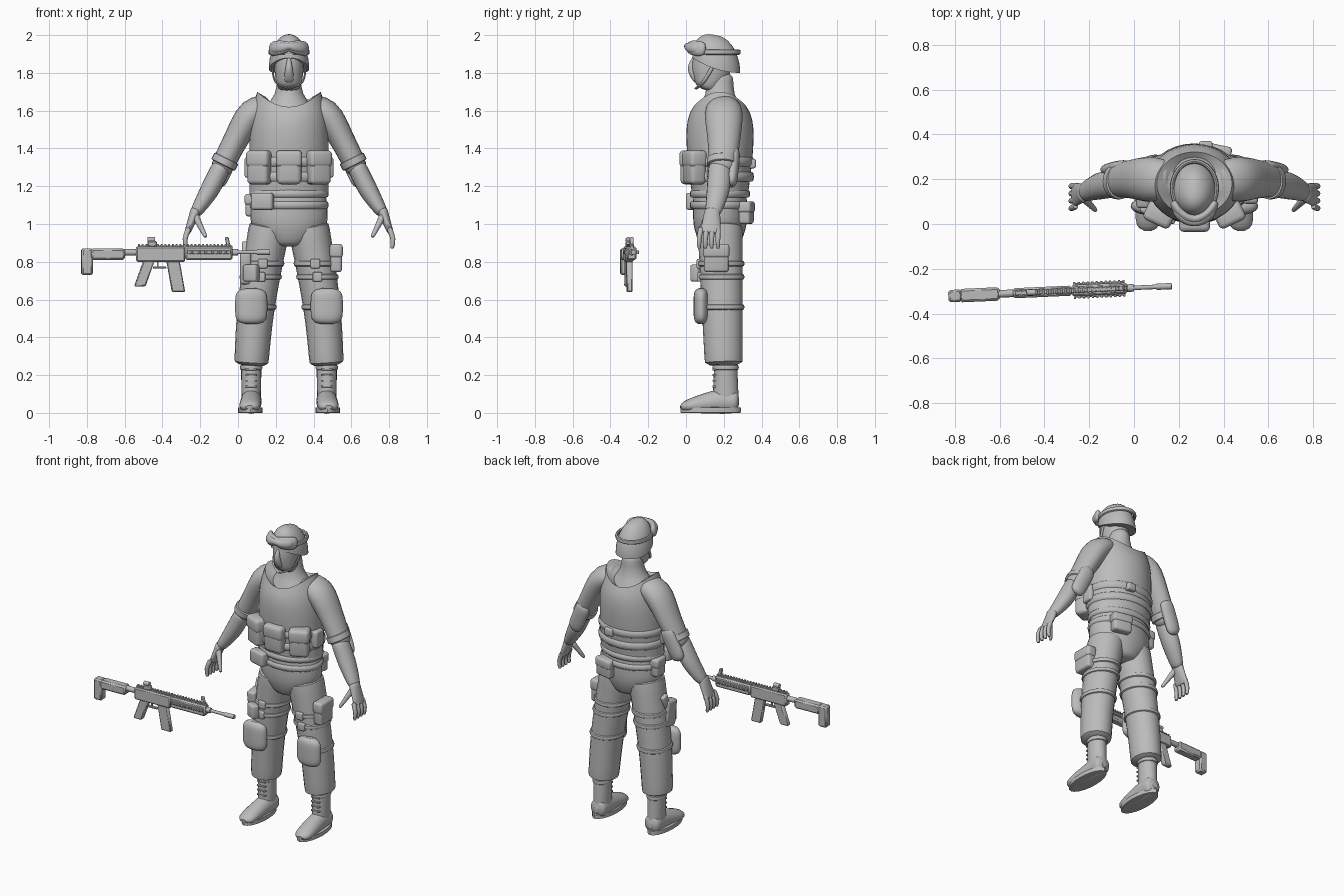
import bpy, bmesh, math
from mathutils import Vector, Matrix, Euler

old = bpy.data.objects.get("Cube")
if old:
    bpy.data.objects.remove(old, do_unlink=True)

grey = bpy.data.materials.new("plain grey")
grey.use_nodes = True
grey.diffuse_color = (.5, .5, .5, 1)
grey.node_tree.nodes["Principled BSDF"].inputs["Base Color"].default_value = grey.diffuse_color

FIGURE = Vector((.27, .18, 0))
RIFLE = Vector((-.33, -.3, 0))
BORE = .85
made = []


def finish(name, bm, side=1, origin=FIGURE):
    """Mirror if asked, then place the part about its origin."""
    for vert in bm.verts:
        vert.co.x *= side
    bmesh.ops.recalc_face_normals(bm, faces=bm.faces[:])
    mesh = bpy.data.meshes.new(name)
    bm.to_mesh(mesh)
    bm.free()
    mesh.materials.append(grey)
    part = bpy.data.objects.new(name, mesh)
    part.location = origin
    if origin == RIFLE:
        part.rotation_euler.z = .045
    bpy.context.collection.objects.link(part)
    made.append(part)


def skin(name, loops, side=1, origin=FIGURE, closed=False):
    """Bridge point loops, then cap the ends or join them."""
    bm = bmesh.new()
    rows = [[bm.verts.new(point) for point in loop] for loop in loops]
    pairs = list(zip(rows, rows[1:]))
    if closed:
        pairs.append((rows[-1], rows[0]))
    else:
        bm.faces.new(rows[0])
        bm.faces.new(rows[-1])
    for lower, upper in pairs:
        for i in range(len(lower)):
            bm.faces.new((lower[i - 1], lower[i], upper[i], upper[i - 1]))
    finish(name, bm, side, origin)


def oval(x, y, z, wide, deep, lift=0, tilt=0, count=32):
    """Level loop whose sides can lift and whose back can tilt."""
    loop = []
    for i in range(count):
        c, s = math.cos(math.tau * i / count), math.sin(math.tau * i / count)
        loop.append((x + wide * c, y + deep * s, z + lift * c * c + tilt * s))
    return loop


def sample(keys, t):
    """Smooth blend through key sections."""
    last = len(keys) - 1
    i = min(int(t * last), last - 1)
    f = t * last - i
    a, b, c, d = (Vector(keys[min(max(i + j, 0), last)]) for j in (-1, 0, 1, 2))
    return b + f / 2 * (c - a + f * (2 * a - 5 * b + 4 * c - d + f * (3 * (b - c) + d - a)))


def limb(name, *keys, blunt=12, ref=(0, 1, 0), side=1, origin=FIGURE, steps=16, count=20):
    """Sweep through keys of x, y, z, radius across, radius along ref; blunt rounds the ends."""
    ts = [.5 - .5 * math.cos(math.pi * k / steps) for k in range(steps + 1)]
    cuts = [sample(keys, t) for t in ts]
    spots = [Vector(cut[:3]) for cut in cuts]
    loops = []
    for k, t in enumerate(ts):
        way = (spots[min(k + 1, steps)] - spots[max(k - 1, 0)]).normalized()
        along = Vector(ref) - Vector(ref).dot(way) * way
        along.normalize()
        across = along.cross(way)
        size = max(.1, 1 - abs(2 * t - 1) ** blunt) ** .5
        loops.append([spots[k] + size * (across * cuts[k][3] * math.cos(math.tau * i / count)
                                         + along * cuts[k][4] * math.sin(math.tau * i / count))
                      for i in range(count)])
    skin(name, loops, side, origin)


def band(name, x, y, z, wide, deep, height=.03, side=1):
    """Strap that wraps a leg or the trunk."""
    loops = []
    for k in range(8):
        turn = math.tau * k / 8
        swell = .01 * math.cos(turn)
        loops.append(oval(x, y, z + height * math.sin(turn) / 2, wide + swell, deep + swell))
    skin(name, loops, side, closed=True)


def box(name, spot, size, turn=0, lean=0, side=1):
    """Soft-edged box turned about z and leaning about x, in degrees."""
    bm = bmesh.new()
    rot = Euler((math.radians(lean), 0, math.radians(turn)))
    bmesh.ops.create_cube(bm, size=1, matrix=Matrix.LocRotScale(Vector(spot), rot, Vector(size)))
    bmesh.ops.bevel(bm, geom=bm.edges[:], offset=min(size) / 4, segments=3, profile=.5, affect='EDGES')
    finish(name, bm, side)


def pouch(name, spot, size, turn=0, side=1):
    """Soft body with a wider flap over its upper part."""
    box(name, spot, size, turn, side=side)
    wide, deep, tall = size
    flap_spot = Vector(spot) + Vector((0, 0, tall / 4))
    box(name + "_flap", flap_spot, (wide + .01, deep + .01, tall / 2), turn, side=side)


def bar(name, back, front, low, high, thick, lean=0):
    """Rifle part seen from the side; lean slides its lower edge forward."""
    bm = bmesh.new()
    bmesh.ops.create_cube(bm, size=1)
    for vert in bm.verts:
        x, y, z = vert.co
        slide = lean if z < 0 else 0
        vert.co = (slide + (front if x > 0 else back), y * thick, high if z > 0 else low)
    bmesh.ops.bevel(bm, geom=bm.edges[:], offset=min(thick, high - low, front - back) / 6, segments=1, affect='EDGES')
    finish(name, bm, origin=RIFLE)


def pipe(name, back, front, radius, z=BORE):
    limb(name, (back, 0, z, radius, radius), (front, 0, z, radius, radius),
         blunt=40, origin=RIFLE, steps=8, count=12)


def leg(z):
    """Trouser leg section at a height."""
    t = (z - .25) / .75
    return (.2 - .1 * t ** 1.5, .02 - .02 * t, z, .09 + .02 * t, .1 + .02 * t)


# Trunk
limb("trouser_seat", (0, 0, .88, .1, .1), (0, 0, 1, .2, .14), (0, 0, 1.2, .19, .14), count=32)
limb("shirt", (0, 0, 1.1, .19, .14), (0, 0, 1.5, .19, .15), (0, 0, 1.68, .08, .08), (0, 0, 1.8, .06, .07), count=32)

# Armoured vest: swelling chest, raised shoulders, rim folded into the neck
loops = []
for k in range(17):
    t = min(k / 12, 1)
    fold = k / 12 - t
    shrink = 1 - .2 * t ** 8 - .8 * fold
    deep = .15 + .03 * math.sin(2 * t)
    loops.append(oval(0, 0, 1.17 + .45 * t - fold / 9, .21 * shrink, deep * shrink, lift=.08 * t ** 6, count=40))
skin("vest", loops)

for z in (1.25, 1.33):
    band("vest_strap", 0, 0, z, .21, .17, .05)
for z in (1.1, 1.16):
    band("belt", 0, 0, z, .2, .15, .04)
pouch("front_pouch", (0, -.16, 1.3), (.13, .1, .18))
box("belt_pouch", (-.14, -.14, 1.12), (.12, .06, .09), turn=-15)
pouch("hip_pouch", (-.2, .02, 1.1), (.06, .09, .12))
pouch("rear_pouch", (.1, .14, 1.06), (.12, .06, .12), turn=-12)
box("rear_clip", (.05, .17, 1.32), (.06, .04, .05))

# Head
limb("head", (0, -.08, 1.71, .06, .06), (0, -.05, 1.8, .075, .1), (0, -.04, 1.94, .08, .1), blunt=6)
limb("nose", (0, -.14, 1.88, .01, .01), (0, -.15, 1.82, .02, .02), (0, -.13, 1.75, .03, .01), blunt=4)
loops = []
for k in range(10):
    rise = math.pi / 2 * k / 9.5
    c = math.cos(rise)
    loops.append(oval(0, -.02, 1.84 + .16 * math.sin(rise), .107 * c ** .8, .127 * c ** .8,
                      lift=-.02 * c, tilt=-.04 * c))
skin("helmet", loops)
band("goggle_strap", 0, -.02, 1.91, .1, .12)

# Goggles wrap the brow and narrow over the nose
wrap = []
for k in range(13):
    middle = 1 - abs(k - 6) / 6
    a = math.pi * (1.1 + .8 * k / 12)
    tall = .04 - .015 * middle ** 4
    wrap.append((.1 * math.cos(a), -.04 + .12 * math.sin(a), 1.925 + .015 * middle, .02, tall))
limb("goggle_frame", *wrap, ref=(0, .3, 1), steps=24)
limb("goggle_lens", *[(x, y - .01, z, r, tall * .7) for x, y, z, r, tall in wrap[1:-1]], ref=(0, .3, 1), steps=24)

# Limbs and gear worn on both sides
for side, word in ((1, "left_"), (-1, "right_")):
    limb(word + "sleeve", (.1, .02, 1.63, .06, .08), (.2, .02, 1.58, .075, .1), (.29, .02, 1.43, .065, .085),
         (.37, .01, 1.27, .06, .07), side=side)
    limb(word + "forearm", (.35, 0, 1.32, .05, .06), (.42, -.01, 1.18, .05, .06), (.5, -.04, 1.05, .03, .04), side=side)
    limb(word + "elbow_strap", (.33, .01, 1.35, .07, .08), (.35, .01, 1.31, .07, .08), side=side)
    limb(word + "elbow_pad", (.3, .08, 1.4, .05, .03), (.39, .06, 1.2, .05, .03), blunt=4, side=side)
    limb(word + "palm", (.49, -.04, 1.08, .03, .04), (.54, -.05, .95, .015, .055), side=side)
    for k in range(4):
        y = .03 * k - .1
        limb(word + "finger", (.53, y, .98, .015, .015), (.55, y * 1.1, .92, .013, .013),
             (.545, y * 1.1, .87, .01, .01), side=side, steps=8, count=10)
    limb(word + "thumb", (.5, -.06, 1.05, .02, .02), (.44, -.12, .93, .01, .01), side=side, steps=8, count=10)

    limb(word + "trouser_leg", *[leg(z) for z in (.25, .5, .75, 1)], blunt=40, side=side)
    limb(word + "boot_sole", (.205, -.05, 0, .065, .16), (.205, -.05, .03, .065, .16), blunt=40, side=side)
    limb(word + "boot_foot", (.2, .1, .06, .055, .06), (.2, 0, .06, .055, .065), (.21, -.21, .03, .06, .03),
         ref=(0, 0, 1), blunt=6, side=side)
    limb(word + "boot_shaft", (.2, .03, .04, .05, .07), (.2, .03, .28, .055, .06), side=side)
    band(word + "boot_cuff", .2, .03, .24, .05, .06, side=side)
    for k in range(4):
        box(word + "boot_lace", (.2, -.03, .14 + .03 * k), (.06, .02, .01), side=side)
    band(word + "knee_strap", *leg(.56), side=side)
    limb(word + "knee_pad", (.2, -.1, .47, .085, .04), (.2, -.1, .66, .085, .04), blunt=4, side=side)
    for z in (.72, .79):
        x, y, z, wide, deep = leg(z)
        band(word + "thigh_strap", x, y, z, wide, deep, side=side)
        box(word + "thigh_buckle", (x, y - deep, z), (.05, .03, .05), side=side)
    pouch(word + "vest_pouch", (.155, -.135, 1.3), (.12, .09, .18), turn=25, side=side)
    box(word + "side_pack", (.21, -.03, 1.3), (.05, .08, .11), side=side)
    limb(word + "chin_strap", (.09, -.04, 1.83, .005, .01), (.07, -.09, 1.75, .005, .01),
         (0, -.13, 1.715, .005, .01), side=side, count=8)

# Thigh gear
pouch("thigh_pouch", (.25, -.02, .82), (.06, .13, .15))
box("holster", (-.23, -.05, .77), (.06, .1, .17), lean=8)
box("holster_grip", (-.23, -.01, .86), (.04, .05, .09), lean=-20)
box("holster_magazine", (-.2, -.12, .74), (.08, .05, .09), turn=-30)

# Rifle
bar("rifle_butt", -.5, -.44, .73, .87, .055)
bar("rifle_stock", -.45, -.27, .81, .87, .06)
pipe("rifle_buffer_tube", -.3, -.2, .017)
bar("rifle_receiver", -.21, .05, .8, .88, .045)
bar("rifle_grip", -.17, -.11, .67, .81, .035, lean=-.05)
bar("rifle_magazine", -.05, .02, .64, .81, .03, lean=.03)
bar("trigger_guard", -.12, -.05, .765, .775, .02)
bar("trigger", -.1, -.09, .77, .81, .01)
bar("rifle_handguard", .05, .3, .81, .88, .05)
bar("handguard_side_rail", .06, .29, .84, .86, .065)
bar("rifle_top_rail", -.2, .3, .87, .887, .02)
for k in range(25):
    x = -.2 + k / 50
    bar("rail_tooth", x, x + .01, .88, .893, .024)
    if x > .05:
        bar("side_rail_tooth", x, x + .01, .84, .86, .075)
bar("rear_sight", -.15, -.1, .88, .91, .03)
pipe("rear_sight_drum", -.15, -.11, .014, z=.917)
bar("front_sight", .26, .28, .88, .93, .02, lean=.01)
pipe("rifle_barrel", .28, .45, .01)
pipe("gas_block", .3, .33, .017)
pipe("muzzle_brake", .43, .5, .014)

# Smooth shading with sharp edges kept
bpy.ops.object.select_all(action='DESELECT')
for part in made:
    part.select_set(True)
bpy.context.view_layer.objects.active = made[0]
bpy.ops.object.shade_smooth_by_angle(angle=math.radians(40))
